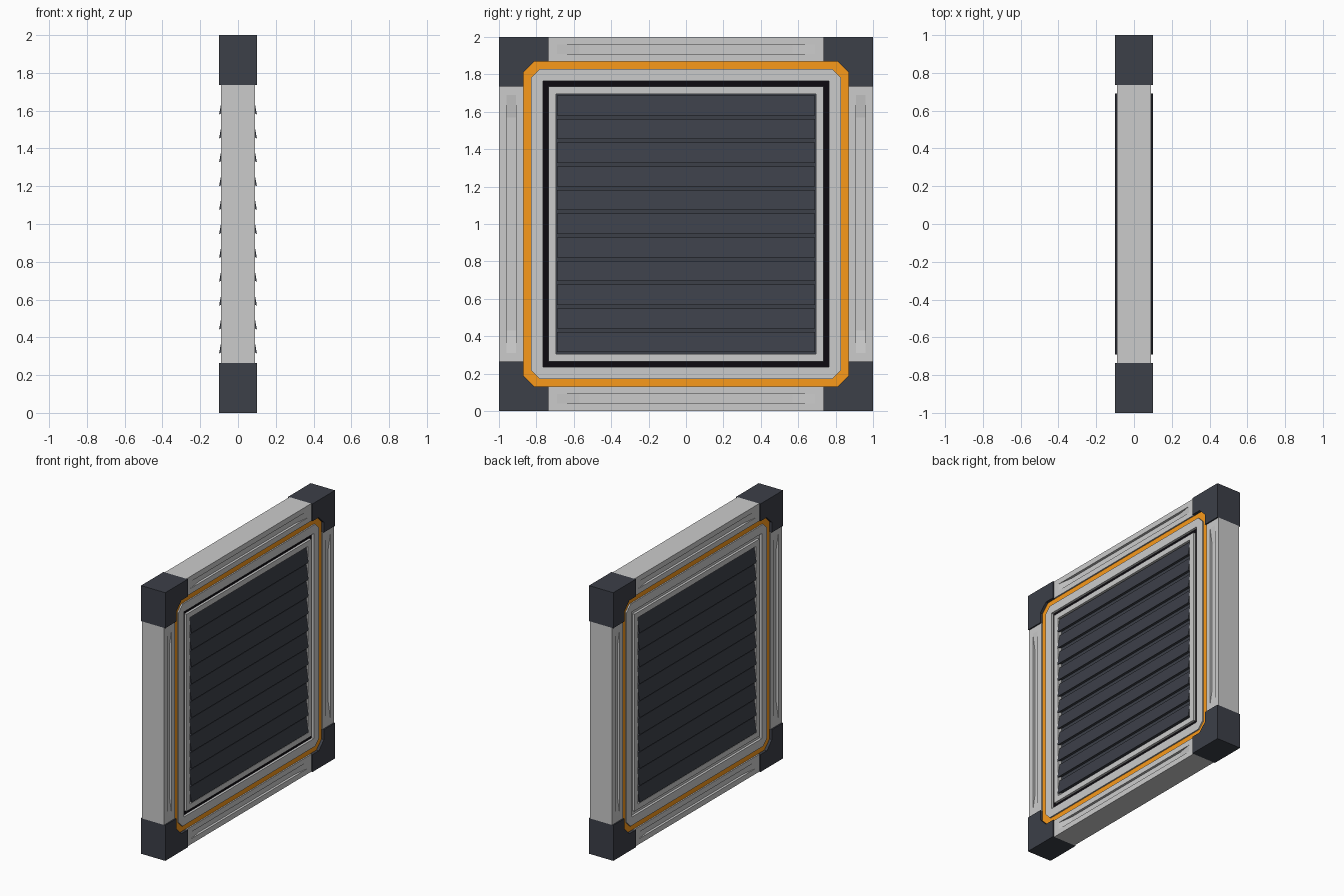
import bpy, bmesh
from math import pi
from mathutils import Matrix, Vector

if "Cube" in bpy.data.objects:
    bpy.data.objects.remove(bpy.data.objects["Cube"])


def material(name, rgb):
    m = bpy.data.materials.new(name)
    m.diffuse_color = (*rgb, 1)
    m.use_nodes = True
    m.node_tree.nodes["Principled BSDF"].inputs["Base Color"].default_value = m.diffuse_color
    return m


DARK = material("dark_slate", (0.045, 0.05, 0.065))
ORANGE = material("orange", (0.95, 0.32, 0.01))
BLACK = material("black", (0.004, 0.003, 0.005))


def finish(name, bm, mat=None):
    bmesh.ops.remove_doubles(bm, verts=bm.verts, dist=1e-5)
    bmesh.ops.recalc_face_normals(bm, faces=bm.faces)
    bm.transform(Matrix.Translation((0, 0, 1)))
    me = bpy.data.meshes.new(name)
    bm.to_mesh(me)
    bm.free()
    ob = bpy.data.objects.new(name, me)
    bpy.context.collection.objects.link(ob)
    if mat:
        me.materials.append(mat)
    return ob


def prism(bm, pts, offset):
    """Extrude a flat outline of 3D points by an offset vector."""
    a = [bm.verts.new(p) for p in pts]
    b = [bm.verts.new(Vector(p) + Vector(offset)) for p in pts]
    bm.faces.new(a)
    bm.faces.new(b[::-1])
    n = len(a)
    for i in range(n):
        bm.faces.new((a[i], a[(i + 1) % n], b[(i + 1) % n], b[i]))


def loop(s, c):
    """Square of half size s with corners cut by c."""
    t = s - c
    return [(s, -t), (s, t), (t, s), (-t, s), (-s, t), (-s, -t), (-t, -s), (t, -s)]


def ring(name, outer, inner, x0, x1, mat=None):
    bm = bmesh.new()
    rows = [[bm.verts.new((x, y, z)) for y, z in loop(*size)]
            for size, x in ((outer, x0), (outer, x1), (inner, x1), (inner, x0))]
    for k in range(4):
        a, b = rows[k], rows[(k + 1) % 4]
        for i in range(8):
            j = (i + 1) % 8
            bm.faces.new((a[i], a[j], b[j], b[i]))
    bmesh.ops.dissolve_degenerate(bm, edges=bm.edges, dist=1e-5)
    return finish(name, bm, mat)


def turn(bm, k):
    bm.transform(Matrix.Rotation(k * pi / 2, 4, 'X'))


# Outer bars with ramp-ended channels on both faces, and corner blocks
F, L = 0.09, 0.735
for k, side in enumerate(("top", "left", "bottom", "right")):
    bm = bmesh.new()
    for z0, z1 in ((0.87, 0.91), (0.96, 1.0)):
        prism(bm, [(-F, -L, z0), (F, -L, z0), (F, L, z0), (-F, L, z0)], (0, 0, z1 - z0))
    half = [(F, -L), (F, -0.69), (0.072, -0.57), (0.072, 0.57), (F, 0.69), (F, L)]
    outline = half + [(-x, y) for x, y in reversed(half)]
    prism(bm, [(x, y, 0.91) for x, y in outline], (0, 0, 0.05))
    turn(bm, k)
    finish(side + "_bar", bm)

    bm = bmesh.new()
    corner = [(1, 1), (L, 1), (L, 0.87), (0.81, 0.87), (0.87, 0.81), (0.87, L), (1, L)]
    prism(bm, [(-0.1, y, z) for y, z in corner], (0.2, 0, 0))
    turn(bm, k)
    finish("corner_block_%d" % (k + 1), bm, DARK)

# Nested frames inside the bars
ring("orange_trim", (0.87, 0.06), (0.828, 0.045), -0.08, 0.08, ORANGE)
ring("main_frame", (0.828, 0.045), (0.765, 0), -F, F)
ring("seal_groove_front", (0.765, 0), (0.735, 0), 0, 0.072, BLACK)
ring("seal_groove_back", (0.765, 0), (0.735, 0), -0.072, 0)
ring("inner_frame", (0.735, 0), (0.695, 0), -F, F)

# Panel behind the louvres
bm = bmesh.new()
prism(bm, [(-0.06, y, z) for y, z in ((-.7, -.7), (.7, -.7), (.7, .7), (-.7, .7))], (0.12, 0, 0))
finish("centre_panel", bm, DARK)

# Sloped louvre slats on both faces
for s, side in ((1, "front"), (-1, "back")):
    bm = bmesh.new()
    for i in range(11):
        z = -0.685 + 0.1265 * i
        profile = [(0.1, z), (0.08, z + 0.108), (0.055, z + 0.108), (0.055, z + 0.022)]
        prism(bm, [(s * x, -0.69, h) for x, h in profile], (0, 1.38, 0))
    finish("louvre_slats_" + side, bm, DARK)
